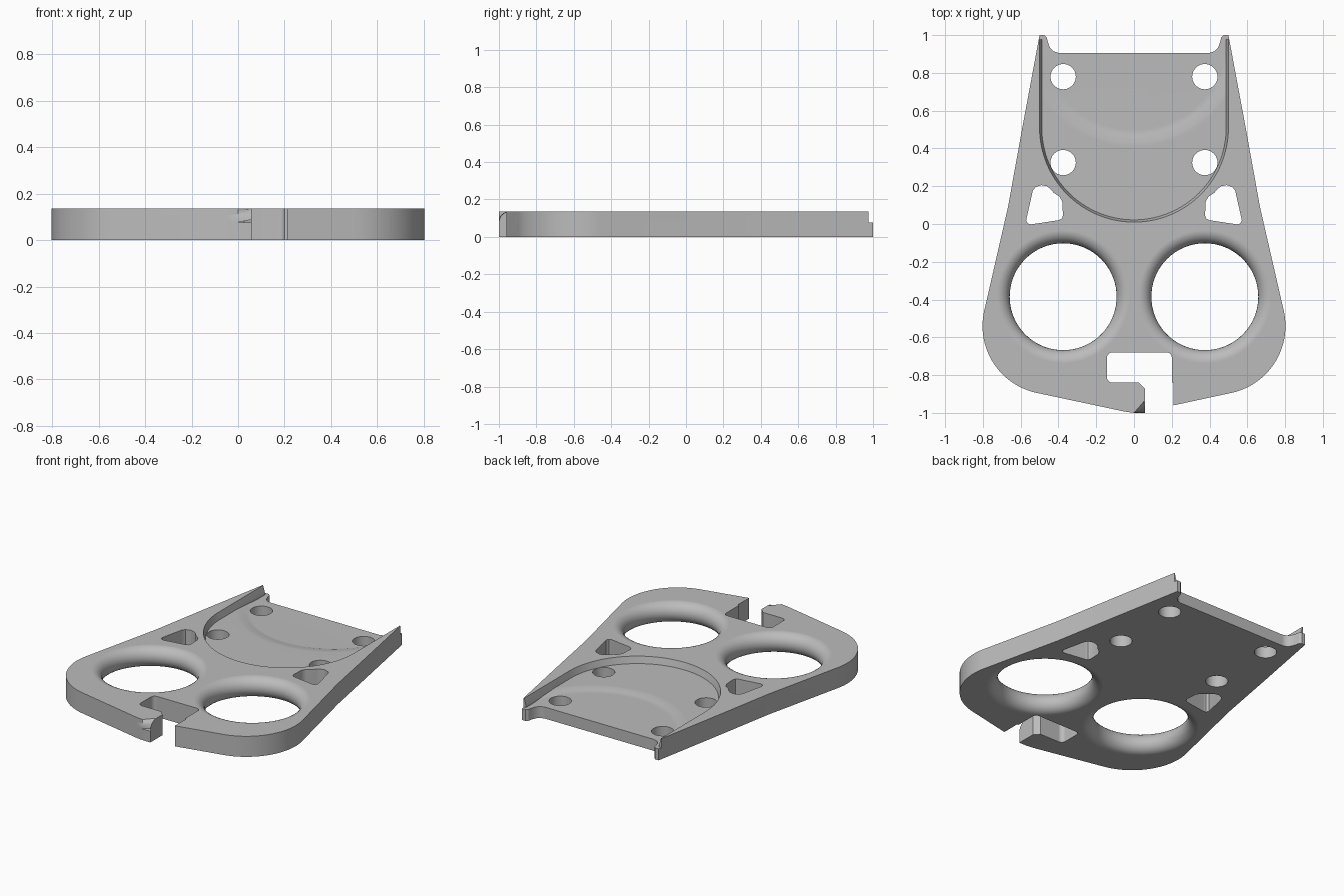
import bpy, bmesh
from math import sin, cos, pi, radians

cube = bpy.data.objects.get("Cube")
if cube:
    bpy.data.objects.remove(cube, do_unlink=True)

HEIGHT = 0.136
FILLET = 0.06
SEAT = HEIGHT - FILLET      # lowest floor level and tab height
LEDGE = 0.092               # upper floor level of the recess


def arc(cx, cy, r, start, end, n):
    return [(cx + r * cos(radians(start + (end - start) * i / n)),
             cy + r * sin(radians(start + (end - start) * i / n))) for i in range(n + 1)]


def mirror(points):
    return [(-x, y) for x, y in reversed(points)]


def to_object(name, bm):
    bmesh.ops.recalc_face_normals(bm, faces=bm.faces)
    mesh = bpy.data.meshes.new(name)
    bm.to_mesh(mesh)
    bm.free()
    obj = bpy.data.objects.new(name, mesh)
    bpy.context.collection.objects.link(obj)
    return obj


def loft(rings):
    """Closed solid through rings given as (outline, z)."""
    bm = bmesh.new()
    loops = [[bm.verts.new((x, y, z)) for x, y in pts] for pts, z in rings]
    for a, b in zip(loops, loops[1:]):
        for i in range(len(a)):
            j = (i + 1) % len(a)
            bm.faces.new((a[i], a[j], b[j], b[i]))
    bm.faces.new(list(reversed(loops[0])))
    bm.faces.new(loops[-1])
    return bm


def prism(name, points, low=-0.1, high=0.3):
    return to_object(name, loft([(points, low), (points, high)]))


def combine(target, cutter, operation="DIFFERENCE"):
    mod = target.modifiers.new("cut", "BOOLEAN")
    mod.operation = operation
    mod.solver = "EXACT"
    mod.object = cutter
    bpy.context.view_layer.objects.active = target
    bpy.ops.object.modifier_apply(modifier=mod.name)
    bpy.data.objects.remove(cutter, do_unlink=True)


# Plate body with a rounded upper rim
right_side = arc(0.44, -0.54, 0.362, -79, 12, 24) + [(0.667, 0.09), (0.593, 0.5), (0.5, 1.0), (0.46, 1.2)]
outline = [(0.0, -1.0), (0.06, -1.0), (0.21, -0.96)] + right_side + mirror(right_side) + [(-0.05, -0.993)]
bm = loft([(outline, 0), (outline, HEIGHT)])
rim = [e for e in bm.edges if all(v.co.z > HEIGHT - 0.001 for v in e.verts)]
bmesh.ops.bevel(bm, geom=rim, offset=FILLET, segments=8, profile=0.5, affect="EDGES")
plate = to_object("cover_plate", bm)


# U-shaped recess with slightly sloped walls
def u_shape(r):
    return arc(0, 0.51, r, 180, 360, 64) + [(r, 1.4), (-r, 1.4)]


recess = to_object("recess_cutter", loft([(u_shape(0.488), LEDGE), (u_shape(0.5), HEIGHT),
                                          (u_shape(0.5), 0.3)]))
combine(plate, recess)

# Round dish in the recess floor with a soft lip
dish = to_object("dish_cutter", loft([(arc(0, 1.0, r, 0, 354, 59), z) for r, z in
                                      ((0.5, SEAT), (0.53, SEAT + 0.009), (0.57, LEDGE - 0.002),
                                       (0.6, LEDGE + 0.001))]))
combine(dish, prism("dish_limit", u_shape(0.488)), "INTERSECT")
combine(plate, dish)

# Low rear tabs and the notch between them
combine(plate, prism("tab_cutter", [(-1, 0.977), (1, 0.977), (1, 1.4), (-1, 1.4)], SEAT))
tab = [(0.40, 0.906), (0.425, 0.914), (0.445, 0.933), (0.455, 0.96), (0.462, 0.988),
       (0.475, 1.0), (0.7, 1.0), (0.7, 1.4)]
combine(plate, prism("rear_notch_cutter", tab + mirror(tab)))

# Hook-shaped slot at the front
slot = [(0.058, -1.1), (0.058, -0.873), (0.026, -0.84)]
slot += arc(-0.115, -0.812, 0.028, 270, 180, 5) + arc(-0.115, -0.708, 0.028, 180, 90, 5)
slot += arc(0.175, -0.705, 0.025, 90, 0, 5) + [(0.2, -0.84), (0.21, -0.84), (0.21, -1.1)]
combine(plate, prism("slot_cutter", slot))

# Paired openings: large rounded holes, screw holes and three-sided windows
window = [(0.49, 0.206), (0.462, 0.2), (0.442, 0.185), (0.425, 0.165), (0.395, 0.145), (0.38, 0.12),
          (0.376, 0.045), (0.383, 0.028), (0.40, 0.02), (0.545, -0.002), (0.562, 0.002),
          (0.571, 0.02), (0.536, 0.175), (0.522, 0.195)]
half = HEIGHT / 2
steps = 14
for side in (-1, 1):
    profile = [(0.283 + half * (1 - cos(a)), half + half * sin(a))
               for a in (-pi / 2 + pi * i / steps for i in range(steps + 1))]
    profile = [(profile[0][0], -0.1)] + profile + [(profile[-1][0], 0.3)]
    rings = [(arc(side * 0.375, -0.385, r, 0, 355, 71), z) for r, z in profile]
    combine(plate, to_object("large_hole_cutter", loft(rings)))
    for y in (0.325, 0.78):
        combine(plate, prism("screw_hole_cutter", arc(side * 0.375, y, 0.067, 0, 350, 35)))
    combine(plate, prism("window_cutter", window if side > 0 else mirror(window)))

# Single grey finish
grey = bpy.data.materials.new("plain_grey")
grey.use_nodes = True
colour = (0.5, 0.5, 0.5, 1.0)
grey.diffuse_color = colour
grey.node_tree.nodes["Principled BSDF"].inputs["Base Color"].default_value = colour
plate.data.materials.clear()
plate.data.materials.append(grey)

# Smooth curves, crisp edges
bpy.ops.object.select_all(action="DESELECT")
plate.select_set(True)
bpy.context.view_layer.objects.active = plate
bpy.ops.object.shade_smooth_by_angle(angle=radians(30))
normals = plate.modifiers.new("even_normals", "WEIGHTED_NORMAL")
normals.keep_sharp = True
